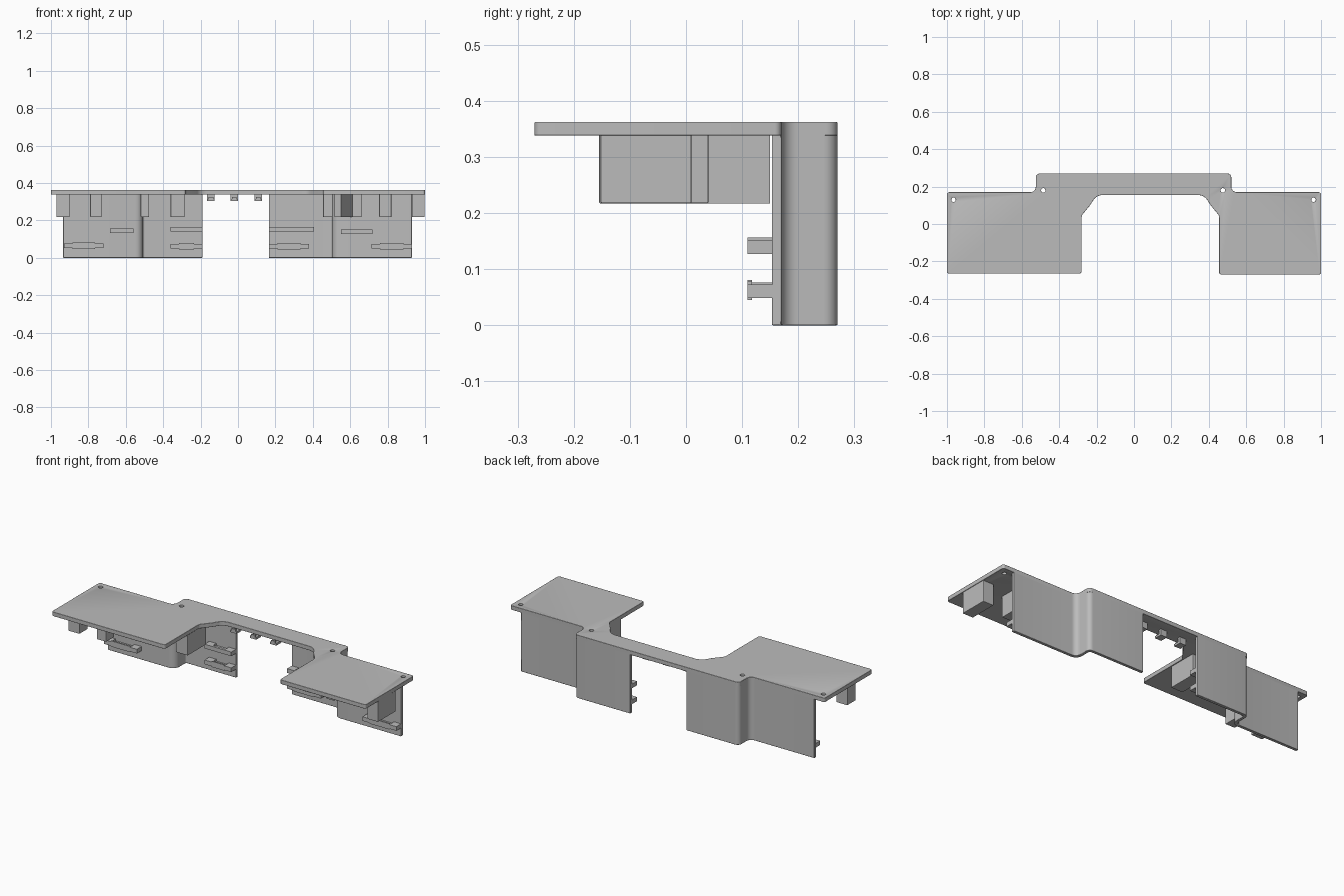
import bpy
import bmesh
import math
from mathutils import Vector

if "Cube" in bpy.data.objects:
    bpy.data.objects.remove(bpy.data.objects["Cube"], do_unlink=True)

GREY = (0.5, 0.5, 0.5, 1)
mat = bpy.data.materials.new("matte grey plastic")
mat.use_nodes = True
mat.diffuse_color = GREY
mat.node_tree.nodes["Principled BSDF"].inputs["Base Color"].default_value = GREY

TOP, UNDER, POST_END = 0.362, 0.338, 0.217
THICK = 0.017


def rounded(points, steps=6):
    """Turn (x, y, radius) corners into an outline with filleted corners."""
    out = []
    n = len(points)
    for i, (x, y, r) in enumerate(points):
        p = Vector((x, y))
        if r == 0:
            out.append(p)
            continue
        a = (Vector(points[i - 1][:2]) - p).normalized()
        b = (Vector(points[(i + 1) % n][:2]) - p).normalized()
        half = a.angle(b) / 2
        d = r / math.tan(half)
        centre = p + (a + b).normalized() * (r / math.sin(half))
        start, end = p + a * d - centre, p + b * d - centre
        sweep = start.angle_signed(end)
        for k in range(steps + 1):
            t = -sweep * k / steps
            c, s = math.cos(t), math.sin(t)
            out.append(centre + Vector((start.x * c - start.y * s,
                                        start.x * s + start.y * c)))
    return out


def extrude(name, outline, z0, z1, bevel=0.0):
    """Solid with a vertical extrusion of the outline."""
    bm = bmesh.new()
    face = bm.faces.new([bm.verts.new((p[0], p[1], z0)) for p in outline])
    top = bmesh.ops.extrude_face_region(bm, geom=[face])["geom"]
    bmesh.ops.translate(bm, vec=(0, 0, z1 - z0),
                        verts=[v for v in top if isinstance(v, bmesh.types.BMVert)])
    bmesh.ops.recalc_face_normals(bm, faces=bm.faces)
    mesh = bpy.data.meshes.new(name)
    bm.to_mesh(mesh)
    bm.free()
    ob = bpy.data.objects.new(name, mesh)
    bpy.context.collection.objects.link(ob)
    mesh.materials.append(mat)
    if bevel:
        mod = ob.modifiers.new("soft edges", "BEVEL")
        mod.width, mod.segments, mod.limit_method = bevel, 2, "ANGLE"
    return ob


def smooth(ob):
    bpy.ops.object.select_all(action="DESELECT")
    ob.select_set(True)
    bpy.context.view_layer.objects.active = ob
    bpy.ops.object.shade_smooth_by_angle(angle=math.radians(30))


def box(name, x0, x1, y0, y1, z0, z1, bevel=0.0):
    return extrude(name, [(x0, y0), (x1, y0), (x1, y1), (x0, y1)], z0, z1, bevel)


# Top plate: two wide shelves joined by a narrow bridge
plate = extrude("top_plate", rounded([
    (-1, -0.265, 0.012), (-0.28, -0.265, 0.012), (-0.28, 0.045, 0.03),
    (-0.235, 0.1, 0), (-0.2, 0.155, 0.06), (0.375, 0.155, 0.06),
    (0.41, 0.1, 0), (0.455, 0.045, 0.03), (0.455, -0.27, 0.012),
    (1, -0.27, 0.012), (1, 0.17, 0.012), (0.52, 0.17, 0.03),
    (0.52, 0.27, 0.02), (-0.525, 0.27, 0.02), (-0.525, 0.17, 0.03),
    (-1, 0.17, 0.012)]), UNDER, TOP)

# Screw holes through the plate
for i, (x, y) in enumerate([(-0.965, 0.13), (0.96, 0.13), (-0.485, 0.18), (0.475, 0.18)]):
    ring = [(x + 0.012 * math.cos(a * math.tau / 16), y + 0.012 * math.sin(a * math.tau / 16))
            for a in range(16)]
    cutter = extrude(f"hole_cutter_{i + 1}", ring, UNDER - 0.05, TOP + 0.05)
    cutter.hide_render = True
    cutter.hide_viewport = True
    cut = plate.modifiers.new("hole", "BOOLEAN")
    cut.operation, cut.object, cut.solver = "DIFFERENCE", cutter, "EXACT"
soft = plate.modifiers.new("soft edges", "BEVEL")
soft.width, soft.segments, soft.limit_method = 0.003, 2, "ANGLE"
smooth(plate)

# Stepped back walls, one under each shelf
for name, outer, step, inner in (("right_wall", -0.935, -0.525, -0.19),
                                 ("left_wall", 0.93, 0.52, 0.165)):
    t = math.copysign(THICK, inner - outer)
    wall = extrude(name, rounded([
        (outer, 0.17, 0), (step, 0.17, 0.03), (step, 0.27, 0.025), (inner, 0.27, 0),
        (inner, 0.27 - THICK, 0), (step + t, 0.27 - THICK, 0.01),
        (step + t, 0.17 - THICK, 0.04), (outer, 0.17 - THICK, 0)]),
        0, UNDER + 0.005, 0.002)
    smooth(wall)

# Posts hanging below the shelves
posts = [(-0.97, -0.9, -0.155, -0.08), (-0.79, -0.73, -0.155, -0.08),
         (-0.52, -0.475, -0.02, 0.06), (-0.36, -0.285, -0.05, 0.12),
         (0.455, 0.505, -0.06, 0.05), (0.61, 0.66, -0.07, 0.005),
         (0.755, 0.82, -0.055, 0.04), (0.93, 0.997, -0.152, 0.01)]
for i, (x0, x1, y0, y1) in enumerate(posts):
    box(f"post_{i + 1}", x0, x1, y0, y1, POST_END, UNDER + 0.005, 0.003)

# Slanted post near the inner corner of the left shelf
extrude("slanted_post", [(0.55, 0.01), (0.61, 0.15), (0.57, 0.15), (0.515, 0.03)],
        POST_END, UNDER + 0.005)


# Cable brackets: a bar held off the wall by two end arms
def bracket(name, x0, x1, wall_y, z, tabs):
    y0 = wall_y - 0.043
    box(name + "_bar", x0, x1, y0, y0 + 0.014, z - 0.011, z + 0.011)
    box(name + "_ledge", x0, x1, y0, wall_y + 0.005, z - 0.013, z)
    w = 0.045
    for side, a in (("a", x0), ("b", x1 - w)):
        box(f"{name}_arm_{side}", a, a + w, y0, wall_y + 0.005, z - 0.011, z + 0.011)
    if tabs:
        box(name + "_lip", x0 + w, x1 - w, y0, y0 + 0.008, z - 0.017, z + 0.016)


FRONT, BACK = 0.17 - THICK, 0.27 - THICK
for i, (x0, x1, wall_y, z, tabs) in enumerate([
        (-0.93, -0.72, FRONT, 0.065, True), (-0.685, -0.56, FRONT, 0.145, False),
        (-0.36, -0.19, BACK, 0.153, False), (-0.36, -0.19, BACK, 0.062, True),
        (0.165, 0.405, BACK, 0.153, False), (0.165, 0.38, BACK, 0.062, True),
        (0.55, 0.72, FRONT, 0.14, False), (0.715, 0.93, FRONT, 0.062, True)]):
    bracket(f"bracket_{i + 1}", x0, x1, wall_y, z, tabs)

# Small hooks under the bridge
for i, x in enumerate((-0.145, -0.02, 0.108)):
    box(f"hook_stem_{i + 1}", x - 0.02, x + 0.02, 0.195, 0.21, 0.303, UNDER + 0.005)
    box(f"hook_lip_{i + 1}", x - 0.02, x + 0.02, 0.165, 0.21, 0.303, 0.315)
    box(f"hook_tip_{i + 1}", x - 0.013, x + 0.013, 0.165, 0.173, 0.303, 0.326)
